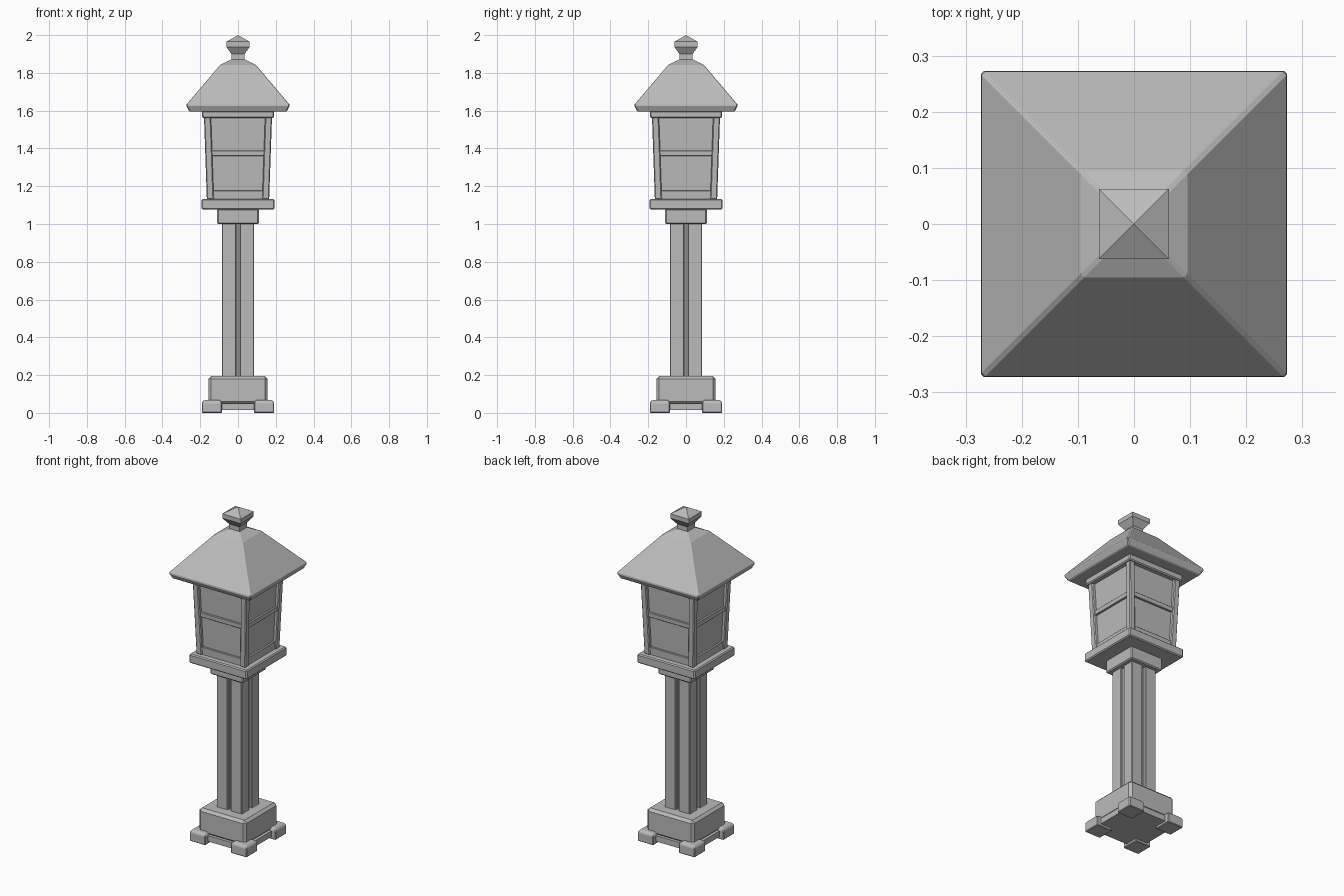
import bpy
import bmesh

cube = bpy.data.objects.get("Cube")
if cube:
    bpy.data.objects.remove(cube, do_unlink=True)

stone = bpy.data.materials.new("grey_stone")
stone.use_nodes = True
GREY = (0.5, 0.5, 0.5, 1)
stone.diffuse_color = GREY
stone.node_tree.nodes["Principled BSDF"].inputs["Base Color"].default_value = GREY


def finish(name, bm, bevel):
    bmesh.ops.recalc_face_normals(bm, faces=bm.faces)
    mesh = bpy.data.meshes.new(name)
    bm.to_mesh(mesh)
    bm.free()
    mesh.materials.append(stone)
    obj = bpy.data.objects.new(name, mesh)
    bpy.context.collection.objects.link(obj)
    if bevel:
        mod = obj.modifiers.new("Bevel", "BEVEL")
        mod.width = bevel
        mod.segments = 1
        mod.limit_method = "ANGLE"
        mod.angle_limit = 0.6
    return obj


def loft(name, loops, bevel=0.006):
    """Join a stack of point loops and cap both ends."""
    bm = bmesh.new()
    rings = [[bm.verts.new(p) for p in loop] for loop in loops]
    n = len(rings[0])
    for low, high in zip(rings, rings[1:]):
        for i in range(n):
            j = (i + 1) % n
            bm.faces.new((low[i], low[j], high[j], high[i]))
    bm.faces.new(rings[0][::-1])
    bm.faces.new(rings[-1])
    bmesh.ops.remove_doubles(bm, verts=bm.verts, dist=0.0005)
    return finish(name, bm, bevel)


def square(half, z, cx=0, cy=0):
    return [(cx + sx * half, cy + sy * half, z)
            for sx, sy in ((-1, -1), (1, -1), (1, 1), (-1, 1))]


def stack(name, rings, bevel=0.006):
    return loft(name, [square(h, z) for h, z in rings], bevel)


CORNERS = {"front_left": (1, -1), "front_right": (-1, -1),
           "back_left": (1, 1), "back_right": (-1, 1)}

# Base block, lower slab and corner feet
stack("base_slab", [(0.165, 0.015), (0.165, 0.05)], 0)
stack("base_block", [(0.157, 0.045), (0.157, 0.195)], 0.015)
for label, (sx, sy) in CORNERS.items():
    loft(label + "_foot",
         [square(h, z, sx * 0.138, sy * 0.138)
          for h, z in ((0.053, 0), (0.053, 0.055), (0.042, 0.068))], 0.004)

# Pillar with a groove down the middle of each face
W, G, D = 0.085, 0.01, 0.065
side = [(-W, -W), (-G, -W), (-G, -D), (G, -D), (G, -W)]
outline = []
for turn in range(4):
    outline += side
    side = [(-y, x) for x, y in side]
loft("pillar", [[(x, y, z) for x, y in outline] for z in (0.19, 1.01)], 0.004)

# Neck and platform below the lantern
stack("neck", [(0.11, 1.0), (0.11, 1.08)])
stack("platform", [(0.193, 1.077), (0.193, 1.132)])

# Lantern box flaring toward the top
Z0, Z1 = 1.13, 1.565


def flare(half, z):
    return half + 0.015 * (z - Z0) / (Z1 - Z0)


stack("lantern_panels", [(flare(0.145, z), z) for z in (Z0, Z1)], 0)
for name, zs in (("bottom_rail", (Z0, 1.177)), ("middle_rail", (1.36, 1.388))):
    stack(name, [(flare(0.157, z), z) for z in zs], 0.002)
for label, (sx, sy) in CORNERS.items():
    loft(label + "_post",
         [square(0.0185, z, sx * flare(0.1465, z), sy * flare(0.1465, z))
          for z in (Z0, Z1)], 0.005)

# Roof
stack("top_plate", [(0.19, 1.56), (0.19, 1.6)])
stack("roof", [(0.258, 1.595), (0.275, 1.63), (0.095, 1.842), (0.035, 1.872)], 0.005)

# Finial
stack("finial", [(0.035, 1.865), (0.035, 1.9), (0.062, 1.938),
                 (0.062, 1.965), (0.0001, 2.0)], 0)
